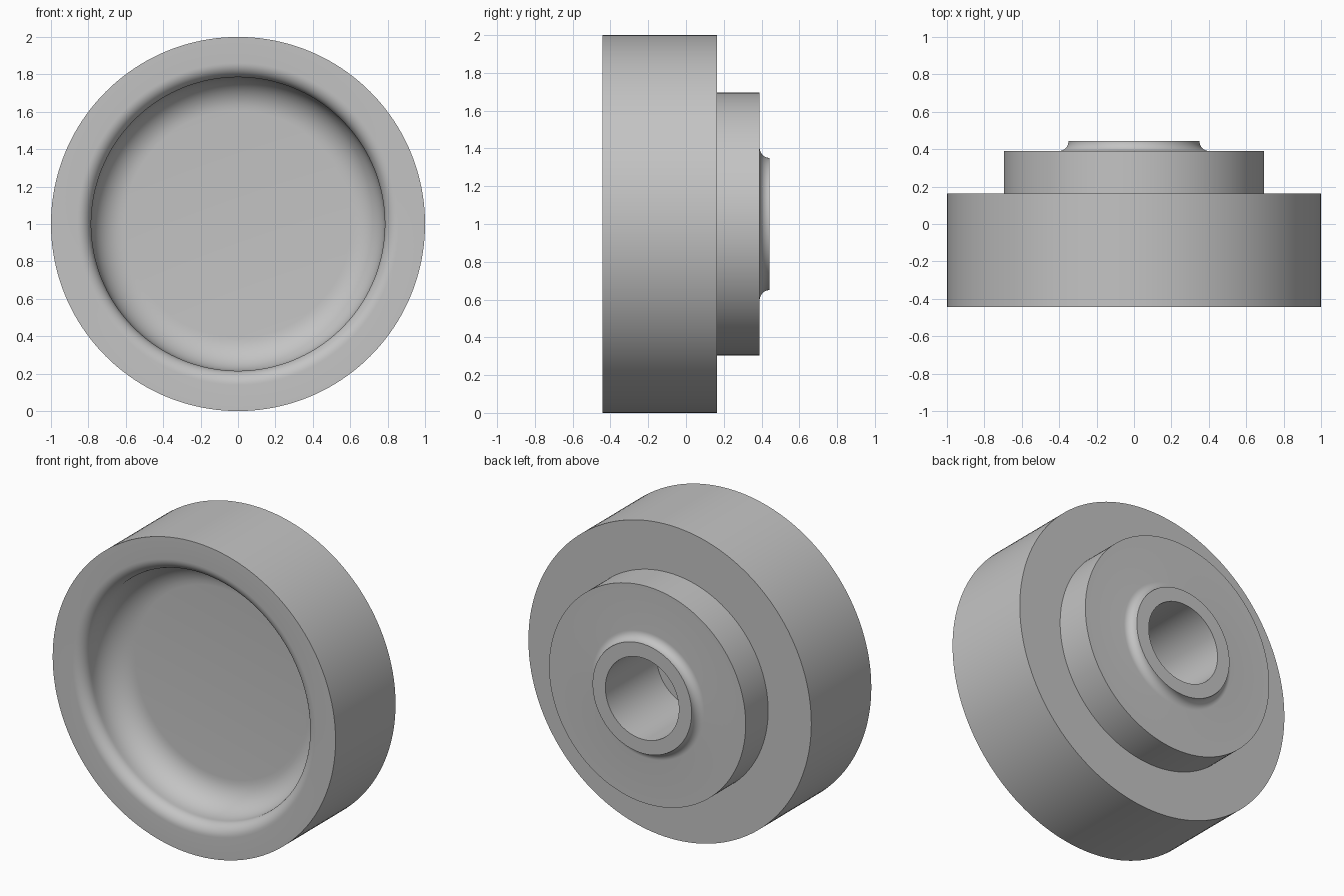
import bpy, bmesh
from math import sin, cos, radians, pi
from mathutils import Vector

cube = bpy.data.objects.get("Cube")
if cube:
    bpy.data.objects.remove(cube, do_unlink=True)

metal = bpy.data.materials.new("plain grey")
metal.use_nodes = True
grey = (0.55, 0.55, 0.55, 1)
metal.diffuse_color = grey
metal.node_tree.nodes["Principled BSDF"].inputs["Base Color"].default_value = grey

SEGMENTS = 160


def arc(radius, y, size, start, end, steps=10):
    """Fillet points as (radius, y) around a centre, angles in degrees."""
    angles = [radians(start + (end - start) * i / steps) for i in range(steps + 1)]
    return [(radius + size * cos(a), y + size * sin(a)) for a in angles]


def lathe(name, profile):
    """Revolve a (radius, y) profile around the horizontal y axis."""
    bm = bmesh.new()
    verts = [bm.verts.new((r, y, 0)) for r, y in profile]
    edges = [bm.edges.new(pair) for pair in zip(verts, verts[1:])]
    bmesh.ops.spin(bm, geom=verts + edges, cent=(0, 0, 0), axis=(0, 1, 0),
                   angle=2 * pi, steps=SEGMENTS)
    bmesh.ops.remove_doubles(bm, verts=bm.verts, dist=0.0001)
    bmesh.ops.recalc_face_normals(bm, faces=bm.faces)
    mesh = bpy.data.meshes.new(name)
    bm.to_mesh(mesh)
    bm.free()
    mesh.materials.append(metal)
    obj = bpy.data.objects.new(name, mesh)
    bpy.context.collection.objects.link(obj)
    obj.location = Vector((0, 0, 1))
    bpy.ops.object.select_all(action="DESELECT")
    obj.select_set(True)
    bpy.context.view_layer.objects.active = obj
    bpy.ops.object.shade_smooth_by_angle(angle=radians(30))
    return obj


front, shoulder, step, back = -0.443, 0.163, 0.39, 0.443
floor = front + 0.27
bore = 0.26

profile = [(0, floor)]
# Front recess: concave floor fillet, short wall, rounded lip
profile += arc(0.605, floor - 0.18, 0.18, 90, 0)
profile += arc(0.86, front + 0.075, 0.075, 180, 270)
# Outer wheel and stepped hub
profile += [(1, front), (1, shoulder), (0.695, shoulder), (0.695, step)]
# Raised collar with a filleted base
profile += arc(0.403, back, back - step, 270, 180)
# Blind bore
profile += [(bore, back), (bore, -0.075), (0, -0.075)]

lathe("stepped_wheel", profile)
